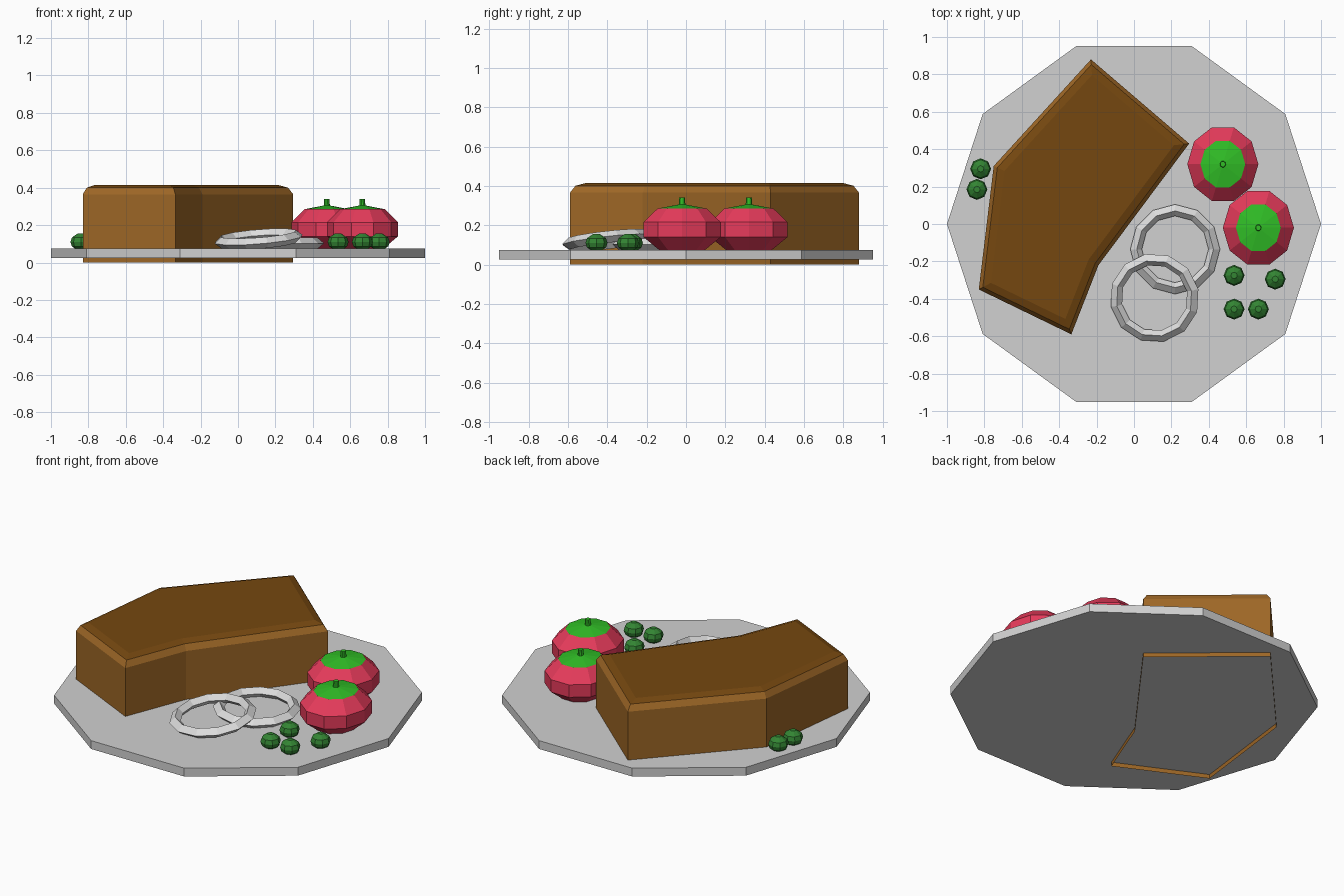
import bpy
import bmesh
from math import sin, cos, pi, tau
from mathutils import Vector

cube = bpy.data.objects.get("Cube")
if cube:
    bpy.data.objects.remove(cube, do_unlink=True)


def material(name, srgb):
    col = [((c + 0.055) / 1.055) ** 2.4 if c > 0.04 else c / 12.92 for c in srgb] + [1]
    m = bpy.data.materials.new(name)
    m.use_nodes = True
    m.diffuse_color = col
    m.node_tree.nodes["Principled BSDF"].inputs["Base Color"].default_value = col
    return m


plate_grey = material("plate grey", (0.82, 0.82, 0.82))
onion_white = material("onion white", (0.87, 0.87, 0.87))
crust_side = material("meat brown", (0.62, 0.405, 0.15))
crust_top = material("dark meat brown", (0.46, 0.28, 0.06))
tomato_red = material("tomato red", (0.9, 0.23, 0.355))
leaf_green = material("leaf green", (0.19, 0.75, 0.15))
pea_green = material("pea green", (0.2, 0.52, 0.2))


def finish(name, bm, mats, loc=(0, 0, 0)):
    bmesh.ops.recalc_face_normals(bm, faces=bm.faces)
    mesh = bpy.data.meshes.new(name)
    bm.to_mesh(mesh)
    bm.free()
    for m in mats:
        mesh.materials.append(m)
    obj = bpy.data.objects.new(name, mesh)
    obj.location = loc
    bpy.context.collection.objects.link(obj)
    return obj


def loft(bm, rings, slots=None, cap_bottom=True):
    """Join rings of points from bottom to top, one material slot per band."""
    loops = [[bm.verts.new(p) for p in ring] for ring in rings]
    slots = slots or [0] * len(rings)
    n = len(loops[0])
    for low, high, slot in zip(loops, loops[1:], slots):
        for i in range(n):
            j = (i + 1) % n
            bm.faces.new((low[i], low[j], high[j], high[i])).material_index = slot
    bm.faces.new(loops[-1]).material_index = slots[-1]
    if cap_bottom:
        bm.faces.new(loops[0][::-1])


def circle(r, z, n, sy=1.0):
    return [(r * cos(tau * i / n), sy * r * sin(tau * i / n), z) for i in range(n)]


def lathe(name, profile, n, mats, loc, slots=None, sy=1.0):
    bm = bmesh.new()
    loft(bm, [circle(r, z, n, sy) for r, z in profile], slots)
    return finish(name, bm, mats, loc)


def inset(points, d):
    """Move every edge of a clockwise outline inwards by d."""
    result = []
    for i, p in enumerate(points):
        a = (p - points[i - 1]).normalized()
        b = (points[(i + 1) % len(points)] - p).normalized()
        na, nb = Vector((a.y, -a.x)), Vector((b.y, -b.x))
        result.append(p + (na + nb) * d / (1 + na.dot(nb)))
    return result


# Plate
lathe("plate", [(1, 0.025), (1, 0.075)], 10, [plate_grey], (0, 0, 0))

# Meat slab, open underneath, with a chamfered top
outline = [Vector(p) for p in ((-0.23, 0.88), (0.295, 0.43), (-0.19, -0.22),
                               (-0.335, -0.59), (-0.83, -0.35), (-0.75, 0.31))]
rings = [[(p.x, p.y, z) for p in inset(outline, d)]
         for d, z in ((0, 0), (0, 0.365), (0.02, 0.4), (0.06, 0.415))]
bm = bmesh.new()
loft(bm, rings, [0, 0, 1, 1], cap_bottom=False)
finish("meat_slab", bm, [crust_side, crust_top])

# Tomatoes with a green cap and stem
tomato = [(0.11, 0.072), (0.19, 0.14), (0.19, 0.215), (0.12, 0.285),
          (0.016, 0.305), (0.014, 0.34)]
for i, (x, y) in enumerate(((0.475, 0.32), (0.665, -0.02))):
    lathe(f"tomato_{i + 1}", tomato, 10, [tomato_red, leaf_green], (x, y, 0),
          [0, 0, 0, 1, 1, 1], sy=1.09)

# Peas
pea = [(0.056 * sin(a), -0.047 * cos(a)) for a in (pi * k / 6 for k in (0.6, 2, 3, 4, 5.4))]
spots = ((0.535, -0.275), (0.755, -0.295), (0.535, -0.455), (0.665, -0.455),
         (-0.82, 0.295), (-0.84, 0.185))
for i, (x, y) in enumerate(spots):
    lathe(f"pea_{i + 1}", pea, 8, [pea_green], (x, y, 0.11))


# Onion rings: diamond section swept round, the second leaning on the first
def onion_ring(name, loc, tilt):
    bm = bmesh.new()
    n = 12
    section = ((0.24, 0), (0.205, 0.03), (0.178, 0), (0.205, -0.03))
    loops = [[bm.verts.new(p) for p in circle(r, z, n)] for r, z in section]
    for k in range(4):
        low, high = loops[k], loops[(k + 1) % 4]
        for i in range(n):
            j = (i + 1) % n
            bm.faces.new((low[i], low[j], high[j], high[i]))
    finish(name, bm, [onion_white], loc).rotation_euler = tilt


onion_ring("onion_ring_flat", (0.22, -0.135, 0.103), (0, 0, 0))
onion_ring("onion_ring_leaning", (0.11, -0.395, 0.125), (0.09, -0.1, 0.2))
